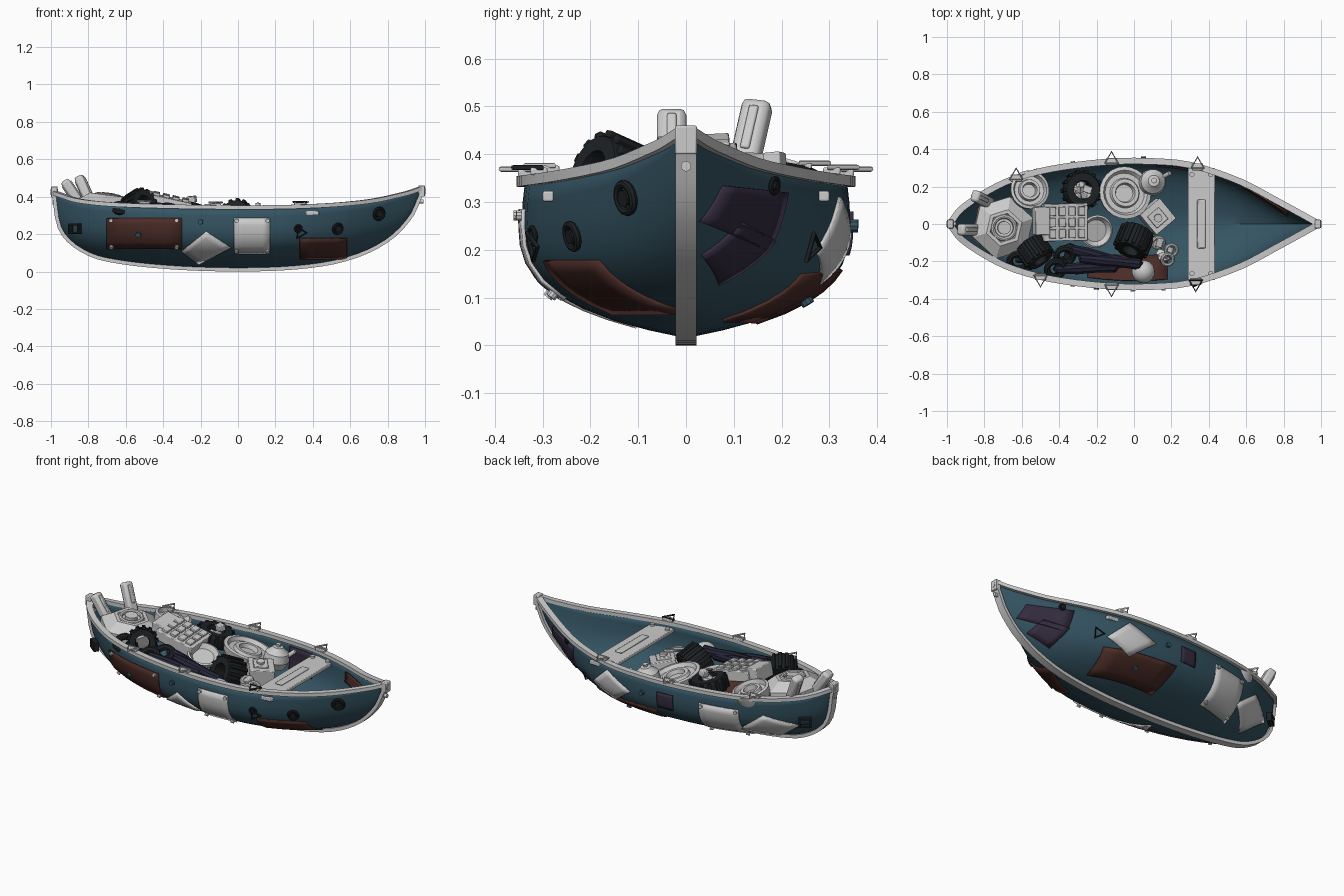
import bpy, bmesh, math, random
from mathutils import Vector, Matrix, Euler

if "Cube" in bpy.data.objects:
    bpy.data.objects.remove(bpy.data.objects["Cube"])

random.seed(4)

def material(name, c):
    m = bpy.data.materials.new(name)
    m.diffuse_color = (*c, 1)
    m.use_nodes = True
    m.node_tree.nodes["Principled BSDF"].inputs["Base Color"].default_value = m.diffuse_color
    return m

TEAL = material("teal_paint", (0.035, 0.09, 0.125))
RUST = material("rust_patch", (0.07, 0.025, 0.02))
PLUM = material("plum_patch", (0.035, 0.025, 0.05))
BLACK = material("black_rubber", (0.012, 0.015, 0.017))
NAVY = material("navy_cloth", (0.018, 0.018, 0.04))

def finish(name, bm, mat=None, loc=(0, 0, 0), rot=(0, 0, 0), bevel=0, thick=0):
    me = bpy.data.meshes.new(name)
    bm.to_mesh(me)
    bm.free()
    ob = bpy.data.objects.new(name, me)
    bpy.context.collection.objects.link(ob)
    ob.location, ob.rotation_euler = loc, rot
    if mat:
        me.materials.append(mat)
    if thick:
        ob.modifiers.new("thickness", 'SOLIDIFY').thickness = thick
    if bevel:
        b = ob.modifiers.new("edges", 'BEVEL')
        b.width, b.segments = bevel, 2
    return ob

def box(name, size, loc, rot=(0, 0, 0), mat=None, bevel=0.004):
    bm = bmesh.new()
    bmesh.ops.create_cube(bm, size=1)
    bmesh.ops.scale(bm, vec=size, verts=bm.verts)
    return finish(name, bm, mat, loc, rot, bevel)

def lathe(name, prof, loc, rot=(0, 0, 0), mat=None, seg=24):
    """Spin an (r, z) profile about local z."""
    bm = bmesh.new()
    vs = [bm.verts.new((r, 0, z)) for r, z in prof]
    es = [bm.edges.new(e) for e in zip(vs, vs[1:])]
    bmesh.ops.spin(bm, geom=vs + es, cent=(0, 0, 0), axis=(0, 0, 1), angle=2 * math.pi, steps=seg)
    bmesh.ops.remove_doubles(bm, verts=bm.verts, dist=1e-5)
    bmesh.ops.recalc_face_normals(bm, faces=bm.faces)
    return finish(name, bm, mat, loc, rot)

def disc(name, r, h, loc, rot=(0, 0, 0), mat=None, seg=16):
    return lathe(name, [(0, -h / 2), (r, -h / 2), (r, h / 2), (0, h / 2)], loc, rot, mat, seg)

def ring(name, r, t, loc, rot=(0, 0, 0), mat=None, seg=24):
    c = [(r + t * math.cos(a * math.pi / 4), t * math.sin(a * math.pi / 4)) for a in range(9)]
    return lathe(name, c, loc, rot, mat, seg)

def sweep(name, path, up, w, h, mat=None):
    """Rectangular bar along a path."""
    bm, rows, up = bmesh.new(), [], Vector(up)
    path = [Vector(p) for p in path]
    for i, p in enumerate(path):
        t = path[min(i + 1, len(path) - 1)] - path[max(i - 1, 0)]
        s = t.cross(up).normalized()
        rows.append([bm.verts.new(p + s * a * w / 2 + up * b * h / 2)
                     for a, b in ((-1, -1), (1, -1), (1, 1), (-1, 1))])
    for a, b in zip(rows, rows[1:]):
        for k in range(4):
            bm.faces.new((a[k], a[k - 1], b[k - 1], b[k]))
    bm.faces.new(rows[0]); bm.faces.new(rows[-1])
    bmesh.ops.recalc_face_normals(bm, faces=bm.faces)
    return finish(name, bm, mat)

def curve(pts, x):
    """Smooth interpolation through points."""
    x = min(max(x, pts[0][0]), pts[-1][0])
    i = next(k for k in range(len(pts) - 1) if x <= pts[k + 1][0])
    def slope(k):
        a, b = pts[max(k - 1, 0)], pts[min(k + 1, len(pts) - 1)]
        return (b[1] - a[1]) / (b[0] - a[0])
    (x0, y0), (x1, y1) = pts[i], pts[i + 1]
    h = x1 - x0
    s = (x - x0) / h
    return (y0 * (1 + 2 * s) * (1 - s) ** 2 + y1 * s * s * (3 - 2 * s)
            + h * slope(i) * s * (1 - s) ** 2 - h * slope(i + 1) * s * s * (1 - s))

# Hull lines: keel height, sheer height, half beam, section shape
KEEL = [(-.975, .39), (-.96, .28), (-.93, .205), (-.85, .13), (-.72, .073), (-.4, .03), (0, .015),
        (.35, .03), (.6, .078), (.8, .175), (.92, .3), (.975, .42)]
SHEER = [(-.975, .415), (-.85, .375), (-.6, .352), (0, .34), (.4, .347), (.7, .372), (.9, .415), (.975, .44)]
BEAM = [(-.975, .015), (-.93, .075), (-.8, .165), (-.66, .235), (-.45, .293), (-.13, .333), (.1, .335),
        (.3, .315), (.56, .23), (.78, .115), (.975, .008)]
SEC_Y = [(0, 0), (.17, .38), (.34, .7), (.5, .9), (.67, 1.0), (.83, 1.02), (1, 1)]
SEC_Z = [(0, 0), (.17, .09), (.34, .22), (.5, .37), (.67, .55), (.83, .77), (1, 1)]

def hull(x, t, side):
    w = abs(x) ** 3 * (1 if x > 0 else .5)
    z = curve(SEC_Z, t)
    f = curve(SEC_Y, t) * (1 - w) + z ** .8 * w
    k = curve(KEEL, x)
    return Vector((x, side * curve(BEAM, x) * f, k + (curve(SHEER, x) - k) * z))

def on_hull(x, z, side, off=0):
    lo, hi = 0, 1
    for _ in range(18):
        m = (lo + hi) / 2
        lo, hi = (m, hi) if hull(x, m, side).z < z else (lo, m)
    t = min(max(lo, .02), .98)
    n = (hull(x + .01, t, side) - hull(x - .01, t, side)).cross(hull(x, t + .02, side) - hull(x, t - .02, side))
    n = n.normalized() * (1 if n.y * side > 0 else -1)
    return hull(x, lo, side) + n * off, n

# Hull shell
bm = bmesh.new()
NX, NT = 40, 10
xs = [.975 * math.sin(math.pi / 2 * (2 * i / NX - 1)) for i in range(NX + 1)]
rows = [[bm.verts.new(hull(x, abs(j) / NT, 1 if j > 0 else -1)) for j in range(-NT, NT + 1)] for x in xs]
for a, b in zip(rows, rows[1:]):
    for j in range(2 * NT):
        bm.faces.new((a[j], a[j + 1], b[j + 1], b[j]))
finish("hull", bm, TEAL, thick=.012)

# Keel, gunwales, stem heads
sweep("keel", [(-.982, 0, .44)] + [(x * 1.006, 0, curve(KEEL, x) - .005) for x in xs] + [(.985, 0, .45)],
      (0, 1, 0), .02, .045)
for s in (-1, 1):
    sweep("gunwale", [hull(x, 1, s) + Vector((0, 0, .003)) for x in xs], (0, 0, 1), .034, .022)
for x, z in ((-.982, .425), (.982, .43)):
    box("stem_head", (.034, .046, .06), (x, 0, z))
    for dz in (0, -.055):
        disc("stem_bolt", .016 if dz == 0 else .011, .04, (x * (1 if dz == 0 else .99), 0, z + dz), (0, math.pi / 2, 0))

# Patches conforming to the hull, corners given as (x, z)
def patch(name, c, side, mat=None, off=.007, bolts=False):
    bm, n = bmesh.new(), 5
    g = []
    for i in range(n + 1):
        for j in range(n + 1):
            u, v = i / n, j / n
            x, z = (c[0][k] * (1 - u) * (1 - v) + c[1][k] * u * (1 - v) + c[2][k] * u * v + c[3][k] * (1 - u) * v
                    for k in (0, 1))
            g.append(bm.verts.new(on_hull(x, z, side, off)[0]))
    for i in range(n):
        for j in range(n):
            a = i * (n + 1) + j
            f = (g[a], g[a + n + 1], g[a + n + 2], g[a + 1])
            bm.faces.new(f if (side < 0) == (off > 0) else f[::-1])
    finish(name, bm, mat, thick=.008)
    if bolts:
        m = [sum(p[k] for p in c) / 4 for k in (0, 1)]
        for p in c:
            fitting("patch_bolt", m[0] + (p[0] - m[0]) * .87, m[1] + (p[1] - m[1]) * .85, side, .011)

def fitting(name, x, z, side, r, mat=None, hoop=False):
    p, n = on_hull(x, z, side, .009)
    rot = n.to_track_quat('Z', 'Y').to_euler()
    return ring(name, r, r * .3, p, rot, mat, 16) if hoop else disc(name, r, .016, p, rot, mat, 10)

def rect(a, b, c, d):
    return [(a, c), (b, c), (b, d), (a, d)]

patch("rust_plate", rect(-.70, -.30, .125, .285), -1, RUST, bolts=True)
patch("diamond_plate", [(-.21, .042), (-.04, .13), (-.17, .215), (-.30, .11)], -1)
patch("square_plate", rect(-.02, .17, .10, .285), -1, bolts=True)
patch("rust_plate_low", rect(.33, .58, .07, .178), -1, RUST)
patch("plum_plate", [(.62, .2), (.86, .26), (.83, .335), (.6, .32)], 1, PLUM)
patch("plum_plate_foot", [(.66, .13), (.79, .19), (.74, .26), (.61, .22)], 1, PLUM)
patch("diamond_plate_far", [(.27, .13), (.42, .2), (.3, .31), (.13, .23)], 1)
patch("rust_plate_far", [(.0, .05), (.4, .055), (.42, .15), (-.03, .16)], 1, RUST)
patch("small_plum_plate", rect(-.15, -.05, .19, .28), 1, PLUM)
patch("tall_plate_far", rect(-.54, -.31, .08, .275), 1, bolts=True)
patch("stern_diamond", [(-.68, .09), (-.53, .15), (-.67, .26), (-.83, .2)], 1)
patch("inner_plum", rect(.12, .29, .17, .32), 1, PLUM, -.02)
patch("inner_rust_bow", rect(.58, .83, .27, .33), 1, RUST, -.02)
patch("inner_rust_floor", rect(-.25, .18, .06, .15), -1, RUST, -.02)

# Hull fittings: hoops, plugs, stern grips, tie rings
for x, z, s, r in ((.75, .31, -1, .03), (.53, .23, -1, .026), (.32, .23, -1, .018), (.66, .335, 1, .016)):
    fitting("hull_hoop", x, z, s, r, BLACK, True)
    fitting("hull_plug", x, z, s, r * .6, BLACK)
for x, z, s in ((-.2, .265, -1), (-.53, .2, -1), (.2, .1, 1), (.05, .25, 1)):
    fitting("hull_plug", x, z, s, .014, TEAL)
for s in (-1, 1):
    p, n = on_hull(-.86, .235, s, .02)
    a = math.atan2(n.y, n.x)
    for dz in (-.022, .022):
        box("stern_grip_bar", (.03, .07, .01), p + Vector((0, 0, dz)), (0, 0, a), BLACK, .002)
    for d in (-.03, .03):
        box("stern_grip_post", (.03, .01, .05), p + Vector((-math.sin(a) * d, math.cos(a) * d, 0)), (0, 0, a), BLACK, .002)

def triangle(name, p, rot, mat=None, r=.04):
    return ring(name, r, .0055, p, rot, mat, 3)

for x, s, m in ((-.63, 1, None), (-.12, 1, None), (.34, 1, None), (-.5, -1, None), (-.12, -1, None), (.33, -1, BLACK)):
    p = hull(x, 1, s)
    box("rowlock_base", (.06, .036, .016), p + Vector((0, 0, .02)))
    triangle("rowlock_ring", p + Vector((0, s * .013, .028)), (0, 0, s * math.pi / 2), m)
for x, s in ((.47, 1), (.33, -1)):
    p, n = on_hull(x, .21, s, .016)
    triangle("tie_ring", p, n.to_track_quat('Z', 'Y').to_euler(), BLACK, .034)

# Seat
box("seat", (.145, .6, .022), (.36, 0, .312))
box("seat_raised_slot", (.045, .26, .012), (.36, 0, .326), bevel=.006)
for dx in (-.05, .05):
    for y in (-.265, .265):
        disc("seat_bolt", .013, .012, (.36 + dx, y, .328))

# Cargo: hexagonal lamp housing, ringed pots, dish, plates
lathe("hex_housing", [(0, -.12), (.13, -.12), (.17, -.06), (.17, 0), (.1, .045), (.08, .045), (.07, .03), (0, .03)],
      (-.70, -.02, .365), (.05, .12, .3), seg=6)
ring("housing_rim", .06, .012, (-.695, -.02, .405), (.05, .12, 0))
disc("housing_knob", .035, .03, (-.695, -.02, .405), (.05, .12, 0))
POT = [(0, -.13), (.06, -.13), (.1, -.02), (.105, .02), (.09, .025), (.08, 0), (.06, 0), (.055, .02), (.04, .02),
       (.035, -.01), (0, -.01)]
lathe("ringed_pot", POT, (-.56, .18, .355), (-.2, .2, 0))
lathe("ringed_dish", [(r * 1.35, z * .8) for r, z in POT], (-.05, .165, .305), (-.15, .25, 0))
lathe("plate", [(0, -.05), (.07, -.04), (.09, 0), (.08, .005), (.06, -.02), (0, -.02)], (-.2, -.04, .325), (.2, .3, 0))
# Upright bars at the stern
for p, r in (((-.87, -.03, .40), (0, -.6, 0)), ((-.81, .13, .415), (-.12, -.45, -.2))):
    box("stern_bar", (.05, .062, .21), p, r, bevel=.014)
    for s in (-1, 1):
        o = Euler(r).to_matrix() @ Vector((s * .025, 0, .035))
        box("bar_rib", (.012, .02, .10), Vector(p) + o, r)
# Keypad panel with keys
M = Matrix.Translation((-.37, .01, .365)) @ Euler((.05, .22, .02)).to_matrix().to_4x4()
box("keypad_panel", (.24, .2, .06), M.translation, M.to_euler())
box("keypad_side", (.08, .15, .08), M @ Vector((-.13, .01, 0)), M.to_euler())
for i in range(4):
    for j in range(3):
        box("keypad_key", (.036, .048, .02), M @ Vector((-.075 + .053 * i, -.06 + .06 * j, .034)), M.to_euler(), bevel=.003)

# Treaded black wheel, with small blocks on it
def tyre(name, p, r, w, rot):
    R = Euler(rot).to_matrix()
    lathe(name, [(r * .5, -w / 2), (r * .9, -w / 2), (r, -w * .3), (r, w * .3), (r * .9, w / 2), (r * .5, w / 2),
                 (r * .45, 0), (r * .5, -w / 2)], p, rot, BLACK)
    for k in range(14):
        a = k * math.tau / 14
        box(name + "_tread", (.016, .02, w * .9), Vector(p) + R @ Vector((r * math.cos(a), r * math.sin(a), 0)),
            (R @ Matrix.Rotation(a, 3, 'Z')).to_euler(), BLACK, .003)

tyre("wheel", (-.28, .18, .33), .1, .08, (-.1, .2, 0))
tyre("tyre_stern", (-.53, -.15, .35), .08, .12, (1.2, .3, .5))
tyre("tyre_mid", (0, -.09, .28), .09, .13, (1.1, .2, -.5))

def block_cluster(name, c, n, spread):
    for _ in range(n):
        d = Vector([random.uniform(-spread, spread) for _ in range(3)])
        box(name, [random.uniform(.025, .05) for _ in range(3)], Vector(c) + d * Vector((1, 1, .4)).x,
            [random.uniform(-.5, .5) for _ in range(3)])

block_cluster("machine_block", (-.28, .18, .355), 9, .04)
block_cluster("gear_block", (.16, -.14, .25), 8, .045)
for x, y in ((.13, -.1), (.18, -.19), (.2, -.14)):
    ring("gear_ring", .03, .01, (x, y, .275), (.3, .2, 0))

# Kettle
lathe("kettle", [(0, -.07), (.05, -.065), (.072, -.02), (.065, .025), (.035, .05), (.03, .058), (.012, .06),
                 (.015, .075), (0, .08)], (.1, .225, .29), (-.1, .1, 0))
disc("kettle_spout", .012, .09, (.16, .255, .3), (0, .9, .5))
# Square box, ball, rolled cloth
box("square_crate", (.14, .14, .14), (.12, .04, .25), (.1, .1, .7))
box("crate_lid", (.08, .08, .02), (.127, .033, .323), (.1, .1, .7))
disc("crate_cap", .022, .03, (.128, .032, .33), (.1, .1, 0))
lathe("ball", [(.062 * math.sin(a * math.pi / 10), -.062 * math.cos(a * math.pi / 10)) for a in range(11)],
      (.05, -.255, .26))
for y, x, a in ((-.17, -.2, -.25), (-.235, -.25, .05), (-.2, -.12, -.1)):
    lathe("cloth_roll", [(0, -.18), (.025, -.17), (.033, -.05), (.028, .06), (.032, .15), (0, .18)],
          (x, y, .31), (0, math.pi / 2 + .12, a), NAVY, 10)
for x, y, z in ((-.37, -.17, .33), (-.42, -.24, .33), (-.62, -.2, .34)):
    ring("black_coil", .045, .018, (x, y, z), (.4, .3, x), BLACK)
    box("black_bracket", (.08, .05, .05), (x + .03, y + .02, z - .03), (.2, .3, x * 5), BLACK)

# Smooth shading with sharp edges kept
for ob in bpy.context.collection.objects:
    ob.select_set(True)
    bpy.context.view_layer.objects.active = ob
bpy.ops.object.shade_smooth_by_angle(angle=math.radians(30))
